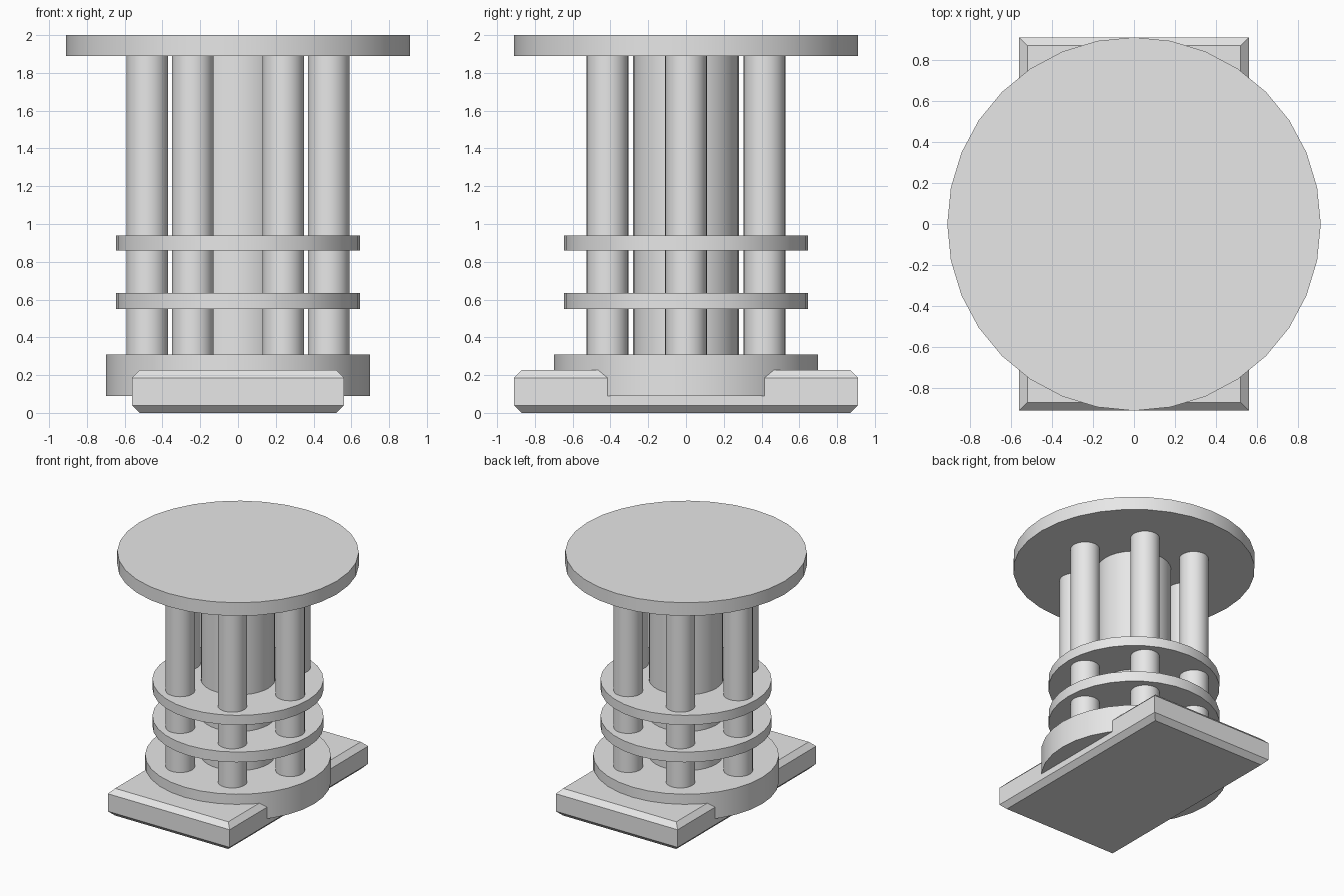
import bpy
import bmesh
from math import cos, sin, pi

cube = bpy.data.objects.get("Cube")
if cube:
    bpy.data.objects.remove(cube, do_unlink=True)

grey = bpy.data.materials.new("plain grey")
grey.use_nodes = True
colour = (0.8, 0.8, 0.8, 1)
grey.diffuse_color = colour
grey.node_tree.nodes["Principled BSDF"].inputs["Base Color"].default_value = colour


def cylinder(name, radius, bottom, top, x=0, y=0):
    """Upright cylinder between two heights."""
    bpy.ops.mesh.primitive_cylinder_add(
        vertices=32, radius=radius, depth=top - bottom,
        location=(x, y, (bottom + top) / 2))
    obj = bpy.context.object
    obj.name = name
    obj.data.materials.append(grey)
    bpy.ops.object.shade_smooth_by_angle(angle=pi / 6)
    return obj


# Bottom slab with chamfered top and bottom rims
bpy.ops.mesh.primitive_cube_add(size=1, location=(0, 0, 0.113))
slab = bpy.context.object
slab.name = "base_slab"
slab.data.materials.append(grey)
bm = bmesh.new()
bm.from_mesh(slab.data)
bmesh.ops.scale(bm, vec=(1.12, 1.82, 0.226), verts=bm.verts)
rims = [e for e in bm.edges if abs(e.verts[0].co.z - e.verts[1].co.z) < 0.01]
bmesh.ops.bevel(bm, geom=rims, offset=0.04, segments=1, affect="EDGES")
bm.to_mesh(slab.data)
bm.free()

# Stacked round plates
cylinder("base_disc", 0.70, 0.09, 0.31)
cylinder("lower_ring", 0.645, 0.55, 0.635)
cylinder("upper_ring", 0.645, 0.86, 0.94)
cylinder("top_disc", 0.91, 1.89, 2.0)

# Central core and six surrounding columns
cylinder("core", 0.28, 0.25, 1.95)
for i in range(6):
    a = i * pi / 3
    cylinder(f"column_{i + 1}", 0.11, 0.25, 1.95, 0.48 * cos(a), 0.48 * sin(a))
